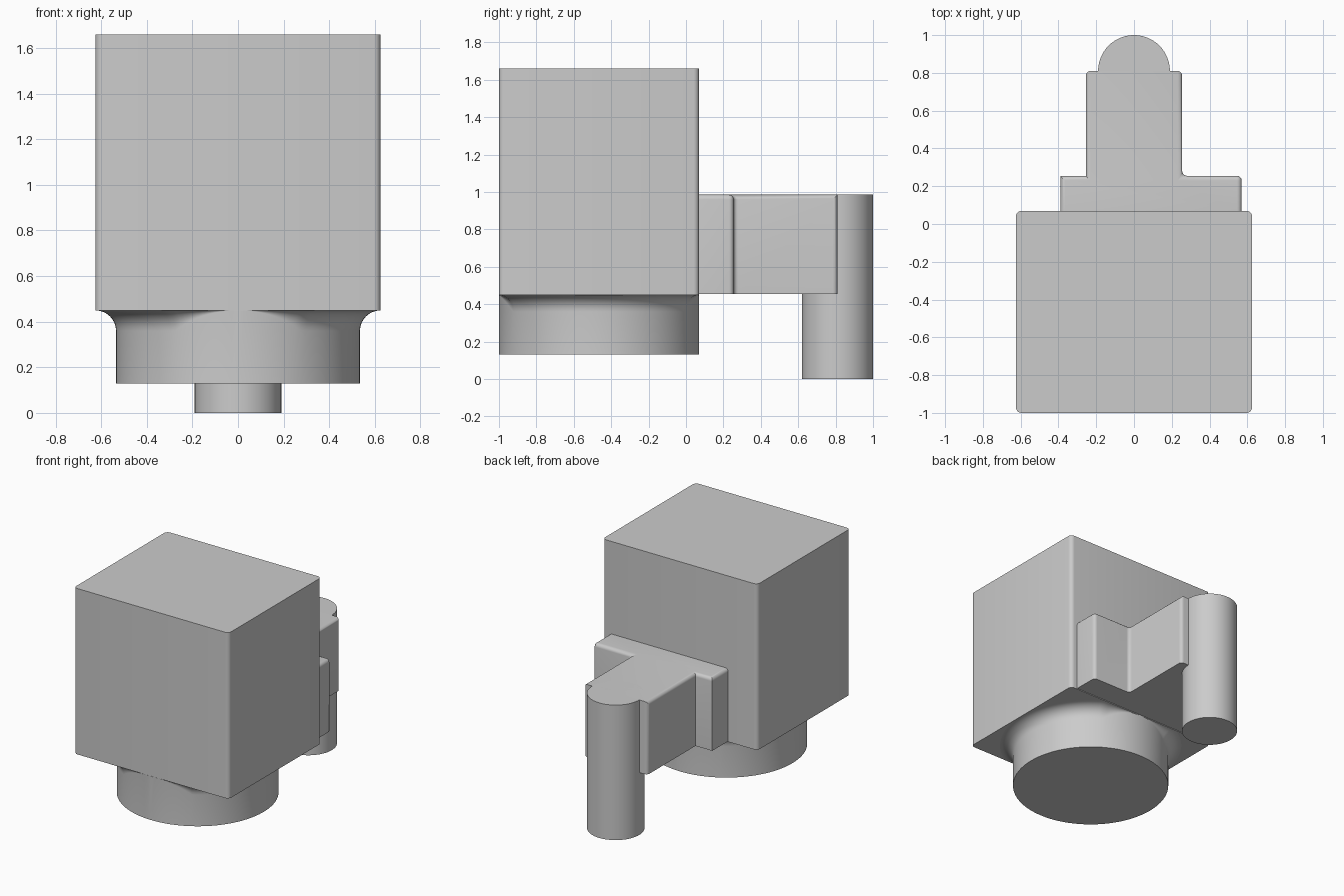
import bpy, bmesh
from math import sin, cos, pi, radians

if "Cube" in bpy.data.objects:
    bpy.data.objects.remove(bpy.data.objects["Cube"], do_unlink=True)

# Single grey material
GREY = (0.6, 0.6, 0.6, 1)
grey = bpy.data.materials.new("plain grey")
grey.use_nodes = True
grey.diffuse_color = GREY
grey.node_tree.nodes["Principled BSDF"].inputs["Base Color"].default_value = GREY


def finish(bm, name):
    bmesh.ops.recalc_face_normals(bm, faces=bm.faces)
    mesh = bpy.data.meshes.new(name)
    bm.to_mesh(mesh)
    bm.free()
    mesh.materials.append(grey)
    obj = bpy.data.objects.new(name, mesh)
    bpy.context.collection.objects.link(obj)
    bpy.ops.object.select_all(action='DESELECT')
    obj.select_set(True)
    bpy.context.view_layer.objects.active = obj
    bpy.ops.object.shade_smooth_by_angle(angle=radians(35))
    return obj


def prism(outline, z0, z1):
    """Extrude a flat outline between two heights."""
    bm = bmesh.new()
    base = bm.faces.new([bm.verts.new((x, y, z0)) for x, y in outline])
    out = bmesh.ops.extrude_face_region(bm, geom=[base])
    top = [g for g in out["geom"] if isinstance(g, bmesh.types.BMVert)]
    bmesh.ops.translate(bm, verts=top, vec=(0, 0, z1 - z0))
    return bm


def bevel(bm, rule, width):
    edges = [e for e in bm.edges if rule(*(v.co for v in e.verts))]
    bmesh.ops.bevel(bm, geom=edges, offset=width, segments=5,
                    profile=0.5, affect='EDGES', clamp_overlap=True)


def vertical(a, b):
    return abs(a.z - b.z) > 0.1


# Main block with rounded upright edges
FRONT, BACK, HALF, FLOOR = -1.0, 0.07, 0.625, 0.45
bm = prism([(-HALF, FRONT), (HALF, FRONT), (HALF, BACK), (-HALF, BACK)], FLOOR, 1.66)
bevel(bm, vertical, 0.03)
finish(bm, "main_block")

# Round foot, flaring into the block and held back by its front and rear edges
R, CY, FLARE, N, STEPS = 0.535, -0.465, 0.09, 128, 8


def ring(bm, step):
    verts = []
    for i in range(N):
        a = 2 * pi * i / N
        reach = min(FLARE, R / max(abs(sin(a)), 0.01) - R)
        t = pi / 2 * max(step, 0) / STEPS
        r = R + reach * (1 - cos(t))
        z = 0.13 if step < 0 else FLOOR - reach * (1 - sin(t)) - 0.0005
        verts.append(bm.verts.new((r * cos(a), CY + r * sin(a), z)))
    return verts


bm = bmesh.new()
rings = [ring(bm, s) for s in range(-1, STEPS + 1)]
for low, high in zip(rings, rings[1:]):
    for i in range(N):
        j = (i + 1) % N
        bm.faces.new((low[i], low[j], high[j], high[i]))
bm.faces.new(rings[0])
bm.faces.new(rings[-1])
bmesh.ops.remove_doubles(bm, verts=bm.verts, dist=0.0001)
finish(bm, "round_foot")

# Rear bracket: offset flange plus arm, softened on the top and upright edges
ARM, STEP_Y, END, TOP = 0.255, 0.255, 0.81, 0.985
bm = prism([(-0.39, BACK), (0.57, BACK), (0.57, STEP_Y), (ARM, STEP_Y),
            (ARM, END), (-ARM, END), (-ARM, STEP_Y), (-0.39, STEP_Y)], 0.455, TOP)


def soft_edge(a, b):
    mid = (a + b) / 2
    if mid.y < BACK + 0.01:
        return False
    if vertical(a, b):
        return not (mid.x < 0 and abs(mid.y - STEP_Y) < 0.01)
    return mid.z > TOP - 0.01 and mid.y < END - 0.01


bevel(bm, soft_edge, 0.025)
finish(bm, "rear_bracket")

# Upright post at the end of the bracket
bm = prism([(0.19 * cos(2 * pi * i / 64), 0.81 + 0.19 * sin(2 * pi * i / 64))
            for i in range(64)], 0, TOP)
finish(bm, "rear_post")
